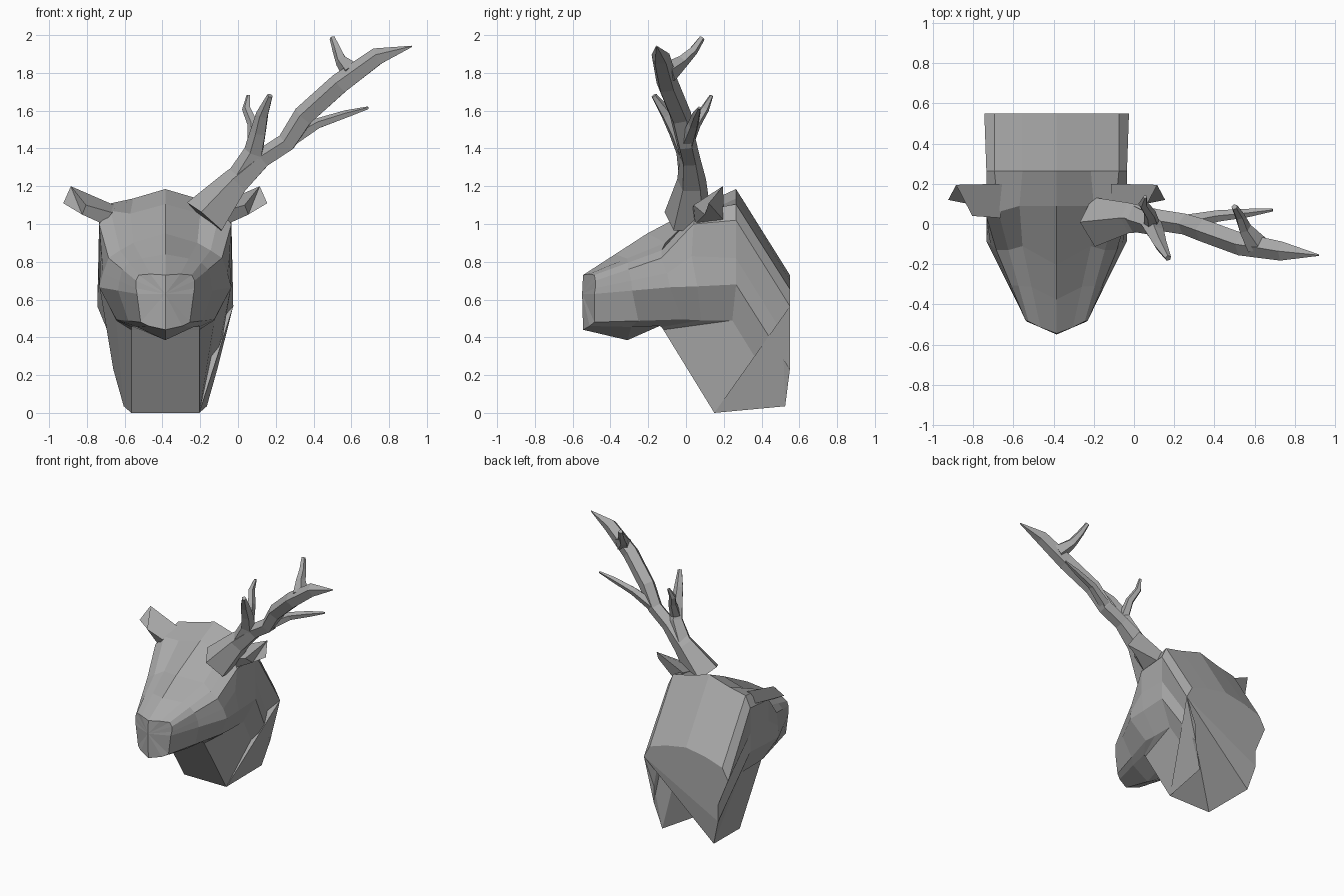
import bpy, bmesh, math
from mathutils import Vector

default_cube = bpy.data.objects.get("Cube")
if default_cube:
    bpy.data.objects.remove(default_cube, do_unlink=True)

HEAD_X = -0.385  # middle line of the head

stone = bpy.data.materials.new("matte grey")
stone.use_nodes = True
grey = (0.4, 0.4, 0.4, 1)
stone.diffuse_color = grey
stone.node_tree.nodes["Principled BSDF"].inputs["Base Color"].default_value = grey


def finish(name, bm, x=0.0):
    """Turn a bmesh into a flat shaded object."""
    bmesh.ops.recalc_face_normals(bm, faces=bm.faces)
    mesh = bpy.data.meshes.new(name)
    bm.to_mesh(mesh)
    bm.free()
    mesh.materials.append(stone)
    obj = bpy.data.objects.new(name, mesh)
    obj.location.x = x
    bpy.context.collection.objects.link(obj)
    return obj


def bridge(bm, first, second):
    """Join two closed rings of vertices with quads."""
    count = len(first)
    for i in range(count):
        j = (i + 1) % count
        bm.faces.new((first[i], first[j], second[j], second[i]))


def fan(bm, ring, centre):
    """Close a ring with triangles meeting at one vertex."""
    for i, vert in enumerate(ring):
        following = ring[(i + 1) % len(ring)]
        if centre not in (vert, following):
            bm.faces.new((centre, vert, following))


def mirrored(half):
    """Complete a half ring that starts and ends on the middle line."""
    return half + [(-x, y, z) for x, y, z in reversed(half[1:-1])]


def loft(bm, rings):
    loops = [[bm.verts.new(p) for p in ring] for ring in rings]
    for first, second in zip(loops, loops[1:]):
        bridge(bm, first, second)
    return loops


# Half cross-sections, from the crown over the cheek to the throat
nose = [(0, -.545, .73), (.08, -.515, .735), (.14, -.485, .73), (.155, -.48, .7),
        (.155, -.48, .66), (.15, -.485, .63), (.13, -.485, .48), (.09, -.51, .46),
        (0, -.545, .44)]
eyes = [(0, -.205, .95), (.17, -.11, .9), (.24, -.13, .86), (.3, -.13, .82),
        (.33, -.1, .74), (.35, -.085, .665), (.26, -.02, .495), (.18, -.14, .46),
        (0, -.14, .46)]
brow = [(0, .09, 1.105), (.185, .09, 1.055), (.29, .06, 1.07), (.35, .04, 1.0),
        (.34, .03, .83), (.35, .06, .67), (.26, .08, .49), (.18, -.13, .455),
        (0, -.13, .455)]
nape = [(0, .265, 1.185), (.17, .265, 1.135), (.31, .265, 1.105), (.35, .265, 1.02),
        (.35, .265, .82), (.35, .265, .68), (.26, .245, .49), (.18, -.12, .44),
        (0, -.12, .44)]
base = [(0, .55, .73), (.17, .55, .7), (.31, .55, .655), (.36, .55, .565),
        (.275, .55, .36), (.275, .55, .23), (.22, .525, .035), (.18, .15, 0),
        (0, .15, 0)]

# The mouth lies halfway between nose and eyes, with a lowered chin
mouth = [tuple(Vector(a).lerp(Vector(b), .5)) for a, b in zip(nose, eyes)]
mouth[-2:] = [(.15, -.29, .455), (0, -.31, .385)]

# Head and neck in one skin
bm = bmesh.new()
loops = loft(bm, [mirrored(s) for s in (nose, mouth, eyes, brow, nape, base)])
fan(bm, loops[0], bm.verts.new((0, -.55, .63)))
fan(bm, loops[-1], loops[-1][3])
finish("head_and_neck", bm, HEAD_X)

# Ears
ear_root = [(.27, .2, 1.1), (.33, .2, 1.02), (.33, .05, 1.0), (.28, .03, 1.06)]
ear_end = [(.5, .195, 1.2), (.54, .12, 1.11), (.44, .1, 1.05), (.42, .04, 1.1)]
for name, side in (("left_ear", 1), ("right_ear", -1)):
    bm = bmesh.new()
    ends = loft(bm, [[(side * x, y, z) for x, y, z in ring] for ring in (ear_root, ear_end)])
    for ring in ends:
        fan(bm, ring, ring[0])
    finish(name, bm, HEAD_X)


def branch(name, path, sides=5):
    """Faceted tapering tube through points given as x, y, z, radius."""
    points = [Vector(p[:3]) for p in path]
    rings = []
    for i, point in enumerate(points):
        along = points[min(i + 1, len(points) - 1)] - points[max(i - 1, 0)]
        across = along.cross(Vector((0, 1, 0))).normalized()
        other = along.cross(across).normalized()
        ring = []
        for k in range(sides):
            angle = math.tau * k / sides
            ring.append(point + path[i][3] * (across * math.cos(angle) + other * math.sin(angle)))
        rings.append(ring)
    bm = bmesh.new()
    loops = loft(bm, rings)
    bm.faces.new(loops[0])
    bm.faces.new(loops[-1])
    finish(name, bm)


# Single antler on the left side, with its tines
branch("antler_beam", [(-.17, .01, 1.03, .13), (-.01, .03, 1.22, .08), (.13, .02, 1.345, .055),
                       (.26, .0, 1.43, .055), (.35, -.03, 1.57, .06), (.54, -.1, 1.74, .06),
                       (.74, -.135, 1.885, .05), (.92, -.155, 1.94, .004)])
branch("antler_lower_tine", [(.24, .0, 1.42, .045), (.42, .04, 1.53, .03),
                             (.57, .055, 1.58, .022), (.69, .07, 1.615, .008)])
branch("antler_upper_tine", [(.61, -.1, 1.8, .06), (.55, -.02, 1.86, .035),
                             (.525, .04, 1.92, .025), (.5, .085, 1.985, .016)])
branch("antler_brow_tine", [(.0, .03, 1.23, .07), (.085, .0, 1.38, .055), (.11, -.05, 1.49, .045),
                            (.13, -.1, 1.58, .035), (.17, -.17, 1.68, .016)])
branch("antler_rear_tine", [(.09, .0, 1.42, .04), (.08, .05, 1.53, .03),
                            (.045, .1, 1.61, .024), (.055, .135, 1.68, .01)])
